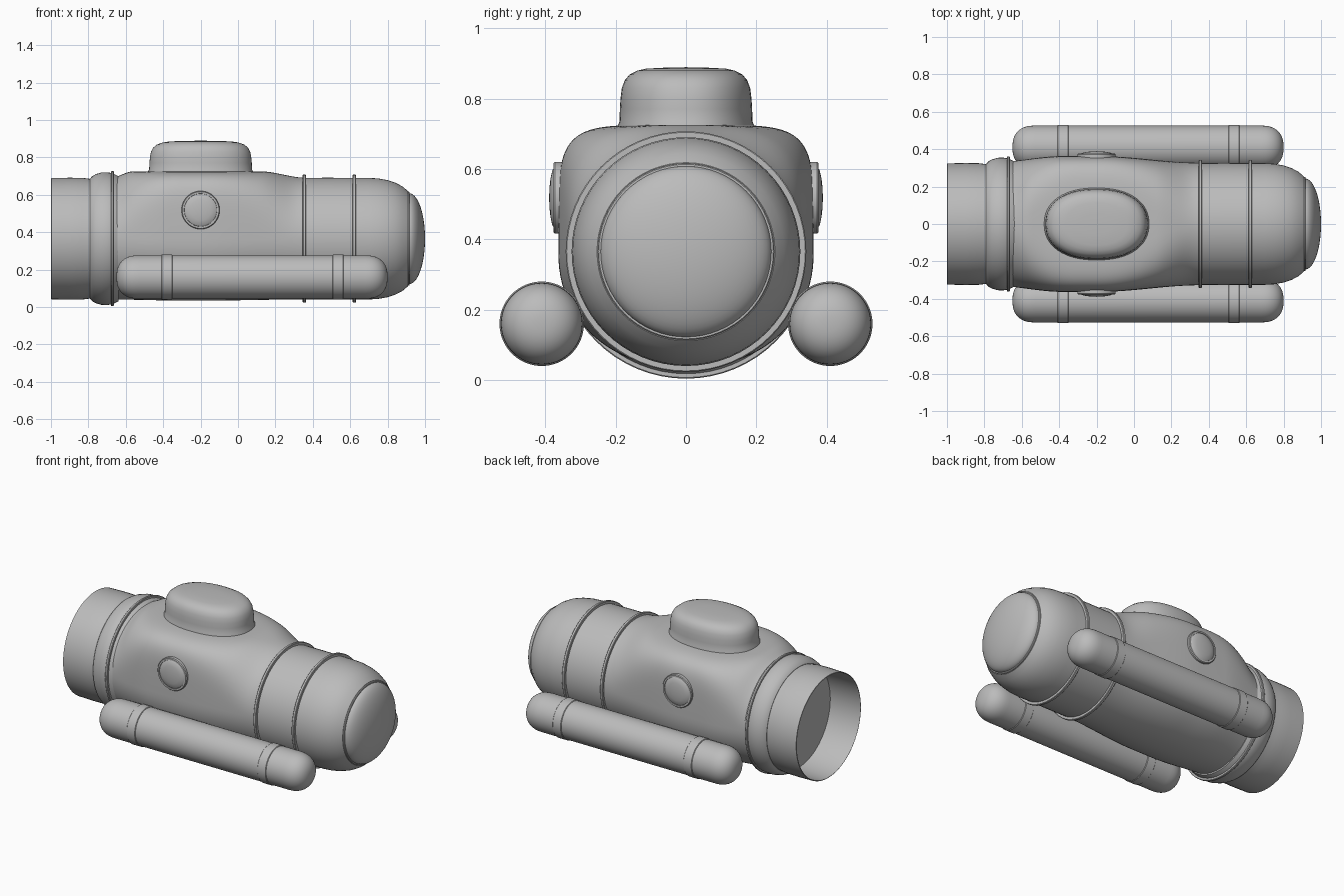
import bpy, bmesh
from math import sin, cos, pi, radians
from mathutils import Vector

if "Cube" in bpy.data.objects:
    bpy.data.objects.remove(bpy.data.objects["Cube"])

grey = bpy.data.materials.new("hull_grey")
grey.use_nodes = True
grey.diffuse_color = (0.5, 0.5, 0.5, 1)
grey.node_tree.nodes["Principled BSDF"].inputs["Base Color"].default_value = (0.5, 0.5, 0.5, 1)

SEG = 64
AXIS_Z = 0.365


def loft(name, rings, angle=35):
    """Skin a list of closed rings; rings that shrink to a point are merged."""
    bm = bmesh.new()
    rows = [[bm.verts.new(p) for p in ring] for ring in rings]
    n = len(rings[0])
    for a, b in zip(rows, rows[1:]):
        for i in range(n):
            j = (i + 1) % n
            bm.faces.new((a[i], a[j], b[j], b[i]))
    bmesh.ops.remove_doubles(bm, verts=bm.verts, dist=0.00001)
    bmesh.ops.recalc_face_normals(bm, faces=bm.faces)
    mesh = bpy.data.meshes.new(name)
    bm.to_mesh(mesh)
    bm.free()
    mesh.materials.append(grey)
    obj = bpy.data.objects.new(name, mesh)
    bpy.context.collection.objects.link(obj)
    bpy.ops.object.select_all(action='DESELECT')
    obj.select_set(True)
    bpy.context.view_layer.objects.active = obj
    bpy.ops.object.shade_smooth_by_angle(angle=radians(angle))
    return obj


def oval(u, a, b, n=2.0):
    """Point on a superellipse at angle u."""
    c, s = cos(u), sin(u)
    power = lambda v: (1 if v >= 0 else -1) * abs(v) ** (2 / n)
    return a * power(c), b * power(s)


def turn_x(name, profile, y=0.0, z=AXIS_Z):
    """Revolve (x, radius) pairs about a lengthwise axis."""
    angles = [2 * pi * i / SEG for i in range(SEG)]
    return loft(name, [[(x, y + r * cos(u), z + r * sin(u)) for u in angles]
                       for x, r in profile])


def band(name, x, width, inner, outer, y=0.0, z=AXIS_Z):
    """Thin strap with slightly eased edges."""
    h, e = width / 2, 0.003
    return turn_x(name, [(x - h, inner), (x - h, outer - e), (x - h + e, outer),
                         (x + h - e, outer), (x + h, outer - e), (x + h, inner)], y, z)


def smooth(t):
    t = max(0.0, min(1.0, t))
    return t * t * (3 - 2 * t)


# Rear tube, open at the back
turn_x("rear_tube", [(-0.78, 0), (-0.78, 0.315), (-0.99, 0.318), (-1, 0.32), (-0.998, 0.324),
                     (-0.9, 0.326), (-0.83, 0.325), (-0.79, 0.32), (-0.78, 0.32)])

# Bulging collar and its ring
turn_x("rear_collar", [(-0.79, 0), (-0.79, 0.322), (-0.78, 0.334), (-0.76, 0.345), (-0.73, 0.354),
                       (-0.7, 0.355), (-0.67, 0.35), (-0.64, 0.335), (-0.64, 0)])
band("collar_ring", -0.672, 0.016, 0.33, 0.361)


# Cabin: round at both ends, boxy on top in the middle
def cabin_section(x):
    back, front = smooth((x + 0.68) / 0.38), smooth((0.33 - x) / 0.5)
    n = 2 + 3.6 * back * front
    rise = smooth((x + 0.68) / 0.12) * smooth((0.36 - x) / 0.24)
    top = 0.326 + 0.034 * rise
    wide = 0.327 + 0.036 * smooth((x + 0.78) / 0.4) * smooth((0.36 - x) / 0.55)
    low = 0.325 + 0.006 * back * front
    ring = []
    for i in range(96):
        u = 2 * pi * i / 96
        if u < pi:
            y, z = oval(u, wide, top, n)
        else:
            y, z = oval(u, wide, low, 2 + 0.15 * back * front)
        ring.append((x, y, AXIS_Z + z))
    return ring


loft("cabin", [cabin_section(-0.68 + 1.04 * i / 52) for i in range(53)], 60)

# Front barrel and rounded nose
turn_x("front_barrel", [(0.34, 0), (0.34, 0.325), (0.48, 0.326), (0.62, 0.325), (0.7, 0.325),
                        (0.75, 0.322), (0.8, 0.313), (0.84, 0.3), (0.88, 0.279),
                        (0.91, 0.253), (0.91, 0)])
for label, x in (("rear", 0.355), ("front", 0.622)):
    band(label + "_barrel_ring", x, 0.018, 0.31, 0.342)

# Nose window and rim
band("nose_rim", 0.912, 0.012, 0.22, 0.251)
turn_x("nose_window", [(0.905, 0), (0.905, 0.243)] +
       [(0.915 + 0.085 * sin(u), 0.243 * cos(u)) for u in [pi / 2 * i / 14 for i in range(15)]])

# Oval hatch tower on the roof
tower = [(0.69, 1.02), (0.725, 1.02), (0.735, 1.0), (0.77, 0.995), (0.8, 0.985), (0.83, 0.965),
         (0.852, 0.92), (0.868, 0.85), (0.879, 0.74), (0.885, 0.6), (0.888, 0.3), (0.889, 0)]
rings = []
for z, k in tower:
    pts = [oval(2 * pi * i / SEG, 0.275 * k, 0.189 * k, 2.25) for i in range(SEG)]
    rings.append([(-0.2 + px, py, z) for px, py in pts])
loft("hatch_tower", rings)


# Side portholes: rim ring with a shallow domed pane
def porthole(name, side, profile):
    angles = [2 * pi * i / SEG for i in range(SEG)]
    loft(name, [[(-0.2 + r * cos(u), side * y, 0.518 + r * sin(u)) for u in angles]
                for y, r in profile])


# Side tanks with rounded ends and straps
cap = [pi / 2 * i / 12 for i in range(13)]
TANK_R = 0.116
for label, side in (("left", -1), ("right", 1)):
    # the front faces -y, so +y carries the far-side parts
    where = "front" if side < 0 else "back"
    porthole(where + "_porthole_rim", side,
             [(0.34, 0.102), (0.372, 0.102), (0.377, 0.098), (0.377, 0.088), (0.365, 0.086)])
    porthole(where + "_porthole_pane", side,
             [(0.36, 0.088), (0.374, 0.087), (0.38, 0.078), (0.385, 0.055), (0.388, 0.03), (0.389, 0)])
    ends = [oval(u, 0.12, TANK_R, 2.4) for u in cap]
    profile = [(-0.53 - a, r) for a, r in ends] + [(0.68 + a, r) for a, r in reversed(ends)]
    turn_x(where + "_tank", profile, side * 0.41, 0.16)
    for end, x in (("rear", -0.38), ("nose", 0.535)):
        band(where + "_tank_" + end + "_strap", x, 0.06, 0.1, 0.12, side * 0.41, 0.16)
